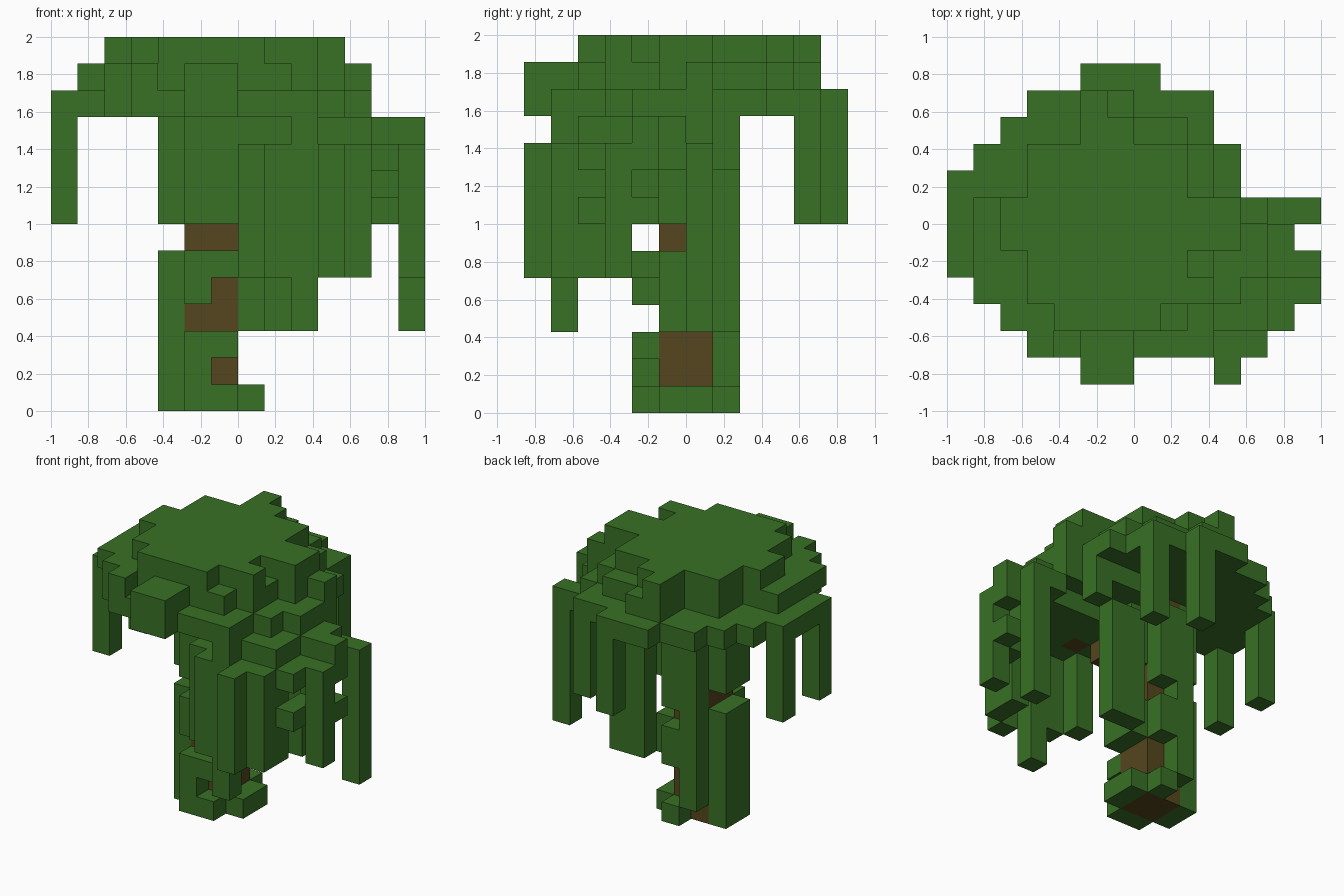
import bpy
import bmesh
from mathutils import Vector

cube = bpy.data.objects.get("Cube")
if cube:
    bpy.data.objects.remove(cube, do_unlink=True)

UNIT = 1 / 7
ORIGIN = Vector((-1, -6 * UNIT, 0))


def material(name, colour):
    mat = bpy.data.materials.new(name)
    mat.use_nodes = True
    mat.diffuse_color = colour
    mat.node_tree.nodes["Principled BSDF"].inputs["Base Color"].default_value = colour
    return mat


leaf = material("leaf green", (0.04, 0.165, 0.018, 1))
bark = material("bark brown", (0.091, 0.061, 0.013, 1))

parts = {}      # part name -> set of filled cells
colours = {}    # part name -> material
taken = set()   # every filled cell, so that no cell is used twice


def fill(part, xs, ys, zs, mat=leaf):
    """Fill a block of cells; every range includes both its ends."""
    cells = parts.setdefault(part, set())
    colours[part] = mat
    for x in range(xs[0], xs[1] + 1):
        for y in range(ys[0], ys[1] + 1):
            for z in range(zs[0], zs[1] + 1):
                if (x, y, z) not in taken:
                    taken.add((x, y, z))
                    cells.add((x, y, z))


def vine(part, x, y, low, high):
    fill(part, (x, x), (y, y), (low, high))


def layer(part, level, first_row, spans):
    """Fill one flat layer, given the span of each row from front to back."""
    for offset, span in enumerate(spans):
        row = first_row + offset
        fill(part, span, (row, row), (level, level))


# Trunk with a short branch towards the front
fill("trunk", (5, 6), (5, 6), (0, 11), bark)
fill("branch", (7, 7), (4, 4), (8, 8), bark)
fill("branch", (8, 8), (3, 3), (9, 9), bark)

# Crown layers, from the top down
layer("crown_top", 13, 2, [(4, 7), (3, 9), (3, 8), (2, 10), (2, 10),
                           (3, 8), (3, 8), (5, 6), (5, 5)])
layer("crown_upper", 12, 0, [(5, 6), (5, 6), (2, 8), (1, 9), (1, 9), (1, 10),
                             (1, 11), (3, 9), (3, 9), (5, 8), (5, 6)])
vine("crown_upper", x=3, y=1, low=12, high=12)
layer("crown_middle", 11, 0, [(5, 6), (3, 9), (2, 9), (2, 10), (0, 11), (0, 11),
                              (0, 11), (0, 10), (1, 10), (2, 9), (3, 9), (5, 7)])

# Lower terraces on the left front side
fill("terrace_upper", (7, 8), (4, 7), (10, 10))
fill("terrace_upper", (9, 9), (1, 7), (10, 10))
fill("terrace_upper", (10, 11), (2, 6), (10, 10))
fill("terrace_upper", (10, 10), (7, 7), (9, 10))
fill("terrace_upper", (12, 12), (4, 5), (10, 10))
fill("terrace_upper", (13, 13), (4, 4), (9, 10))
fill("terrace_lower", (7, 12), (2, 5), (9, 9))
fill("terrace_lower", (10, 11), (1, 1), (9, 9))
fill("terrace_lower", (12, 12), (6, 6), (9, 9))

# Curtain of leaves hanging from the terraces
vine("front_curtain", x=7, y=2, low=5, high=9)
vine("front_curtain", x=8, y=1, low=5, high=9)
vine("front_curtain", x=9, y=1, low=3, high=9)
vine("front_curtain", x=10, y=0, low=5, high=9)
vine("front_curtain", x=11, y=1, low=5, high=8)
vine("side_curtain", x=11, y=2, low=5, high=8)
vine("side_curtain", x=12, y=2, low=7, high=7)
vine("side_curtain", x=12, y=3, low=7, high=7)
vine("side_curtain", x=12, y=4, low=8, high=8)
vine("side_curtain", x=13, y=3, low=5, high=9)
vine("side_curtain", x=13, y=4, low=7, high=7)
for x in (8, 9):
    vine("back_curtain", x=x, y=7, low=3, high=8)

# Single vines hanging from the rim
vine("left_vine", x=13, y=6, low=3, high=9)
vine("back_vine", x=7, y=11, low=7, high=10)
vine("back_left_vine", x=9, y=10, low=7, high=10)
for y in (4, 7):
    vine("right_vine", x=0, y=y, low=7, high=10)

# Ivy on the four sides of the trunk
for x in (5, 6):
    vine("front_ivy", x=x, y=4, low=7, high=10)
    vine("front_ivy", x=x, y=4, low=5, high=5)
    vine("front_ivy", x=x, y=4, low=2, high=2)
    vine("front_ivy", x=x, y=4, low=0, high=0)
vine("front_ivy", x=5, y=4, low=4, high=4)
vine("front_ivy", x=5, y=4, low=1, high=1)
vine("back_ivy", x=5, y=7, low=1, high=9)
vine("back_ivy", x=6, y=7, low=6, high=9)
vine("back_ivy", x=6, y=7, low=3, high=4)
vine("back_ivy", x=6, y=7, low=0, high=0)
for y in (5, 6):
    vine("right_ivy", x=4, y=y, low=0, high=5)
    vine("right_ivy", x=4, y=y, low=7, high=10)
    vine("left_ivy", x=7, y=y, low=0, high=0)
    vine("left_ivy", x=7, y=y, low=3, high=4)
    vine("left_ivy", x=7, y=y, low=7, high=10)
vine("left_ivy", x=7, y=5, low=5, high=5)


def build(part, cells):
    """Make a mesh from the exposed sides of the cells."""
    bm = bmesh.new()
    corners = {}

    def corner(point):
        key = tuple(round(c) for c in point)
        if key not in corners:
            corners[key] = bm.verts.new(ORIGIN + Vector(key) * UNIT)
        return corners[key]

    for cell in sorted(cells):
        base = Vector(cell)
        for axis in range(3):
            u, v, n = (Vector([float(i == (axis + s) % 3) for i in range(3)])
                       for s in (1, 2, 0))
            for side in (0, 1):
                near = base + n * (2 * side - 1)
                if tuple(int(c) for c in near) in taken:
                    continue
                p = base + n * side
                ring = [p, p + u, p + u + v, p + v]
                if not side:
                    ring.reverse()
                bm.faces.new([corner(q) for q in ring])
    bmesh.ops.dissolve_limit(bm, angle_limit=0.01, verts=bm.verts, edges=bm.edges)
    mesh = bpy.data.meshes.new(part)
    bm.to_mesh(mesh)
    bm.free()
    mesh.materials.append(colours[part])
    bpy.context.collection.objects.link(bpy.data.objects.new(part, mesh))


for part, cells in parts.items():
    build(part, cells)
